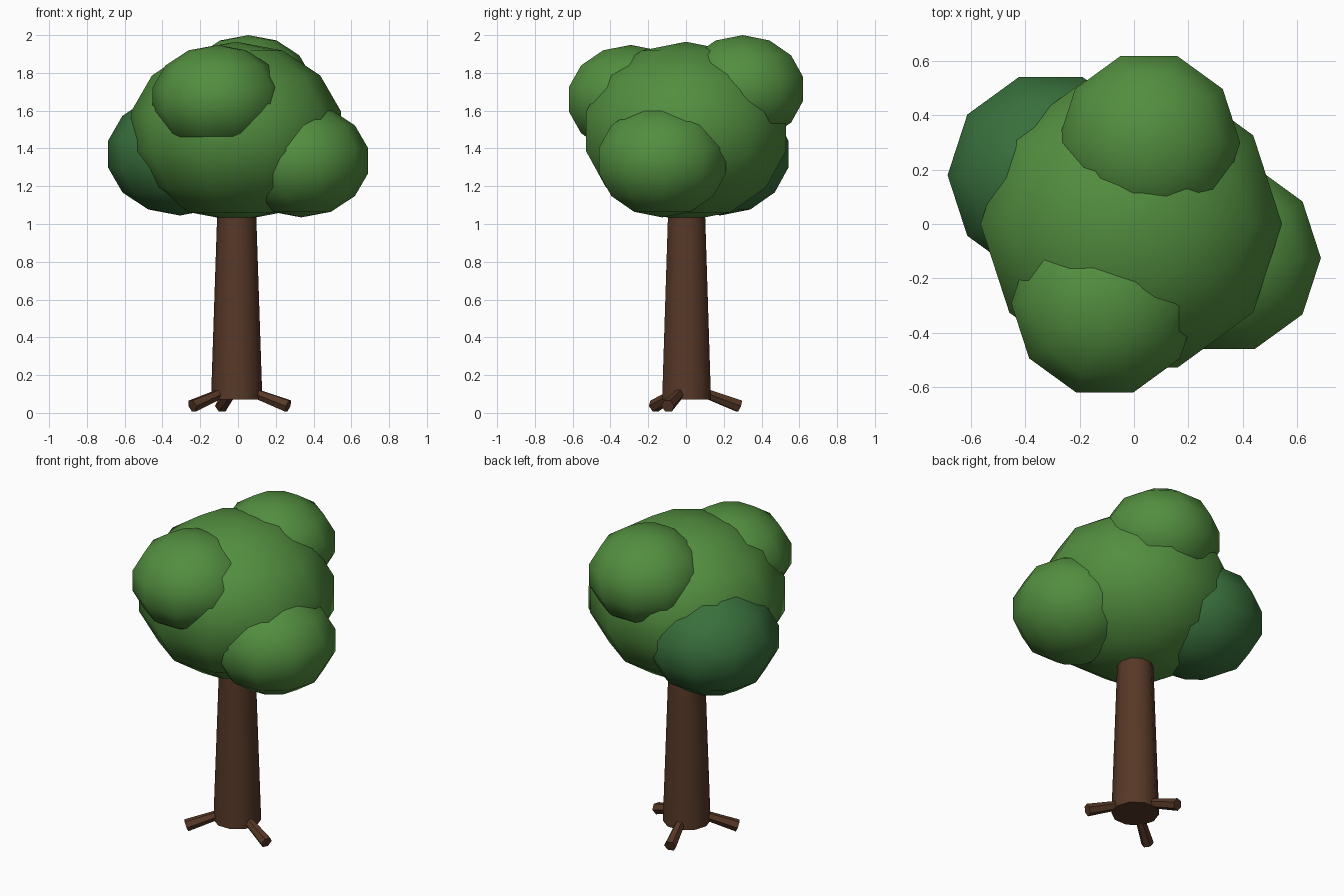
import bpy, bmesh, math
from mathutils import Vector, Matrix

if "Cube" in bpy.data.objects:
    bpy.data.objects.remove(bpy.data.objects["Cube"])


def material(name, rgb):
    m = bpy.data.materials.new(name)
    m.diffuse_color = (*rgb, 1)
    m.use_nodes = True
    m.node_tree.nodes["Principled BSDF"].inputs["Base Color"].default_value = m.diffuse_color
    return m


LEAF = material("leaf green", (0.085, 0.27, 0.05))
DARK_LEAF = material("dark leaf green", (0.04, 0.16, 0.045))
BARK = material("bark brown", (0.095, 0.04, 0.02))


def finish(name, bm, mat, angle):
    mesh = bpy.data.meshes.new(name)
    bm.to_mesh(mesh)
    bm.free()
    ob = bpy.data.objects.new(name, mesh)
    bpy.context.collection.objects.link(ob)
    mesh.materials.append(mat)
    bpy.ops.object.select_all(action='DESELECT')
    ob.select_set(True)
    bpy.context.view_layer.objects.active = ob
    bpy.ops.object.shade_smooth_by_angle(angle=math.radians(angle))
    return ob


def leaf_clump(name, centre, r, rz, mat):
    """Flattened ten-sided sphere with a vertex on the x axis."""
    bm = bmesh.new()
    bmesh.ops.create_uvsphere(
        bm, u_segments=10, v_segments=7, radius=1,
        matrix=Matrix.Translation(centre) @ Matrix.Diagonal((r, r, rz, 1))
        @ Matrix.Rotation(math.pi / 2, 4, 'Z'))
    finish(name, bm, mat, 60)


def tapered(name, start, end, r1, r2, sides):
    """Capped cone running from start to end."""
    a, b = Vector(start), Vector(end)
    d = b - a
    rot = d.to_track_quat('Z', 'Y').to_matrix().to_4x4()
    bm = bmesh.new()
    bmesh.ops.create_cone(
        bm, cap_ends=True, segments=sides, radius1=r1, radius2=r2,
        depth=d.length,
        matrix=Matrix.Translation((a + b) / 2) @ rot
        @ Matrix.Rotation(math.pi / 2, 4, 'Z'))
    finish(name, bm, BARK, 50)


# Canopy: one large clump with four smaller ones around it
leaf_clump("canopy_main", (-0.01, 0.0, 1.49), 0.57, 0.475, LEAF)
leaf_clump("canopy_right", (0.335, -0.125, 1.335), 0.363, 0.30, LEAF)
leaf_clump("canopy_left", (-0.307, 0.18, 1.37), 0.39, 0.325, DARK_LEAF)
leaf_clump("canopy_front", (-0.108, -0.293, 1.66), 0.353, 0.288, LEAF)
leaf_clump("canopy_back", (0.055, 0.30, 1.715), 0.345, 0.285, LEAF)

# Trunk
tapered("trunk", (-0.007, 0.003, 0.07), (-0.007, 0.003, 1.15), 0.136, 0.1, 10)

# Roots: flare outward and down to the ground
for i, deg in enumerate((-20, 106, 216)):
    c, s = math.cos(math.radians(deg)), math.sin(math.radians(deg))
    tapered(f"root_{i + 1}",
            (-0.007 + 0.08 * c, 0.003 + 0.08 * s, 0.112),
            (-0.007 + 0.29 * c, 0.003 + 0.29 * s, 0.036),
            0.026, 0.036, 6)
